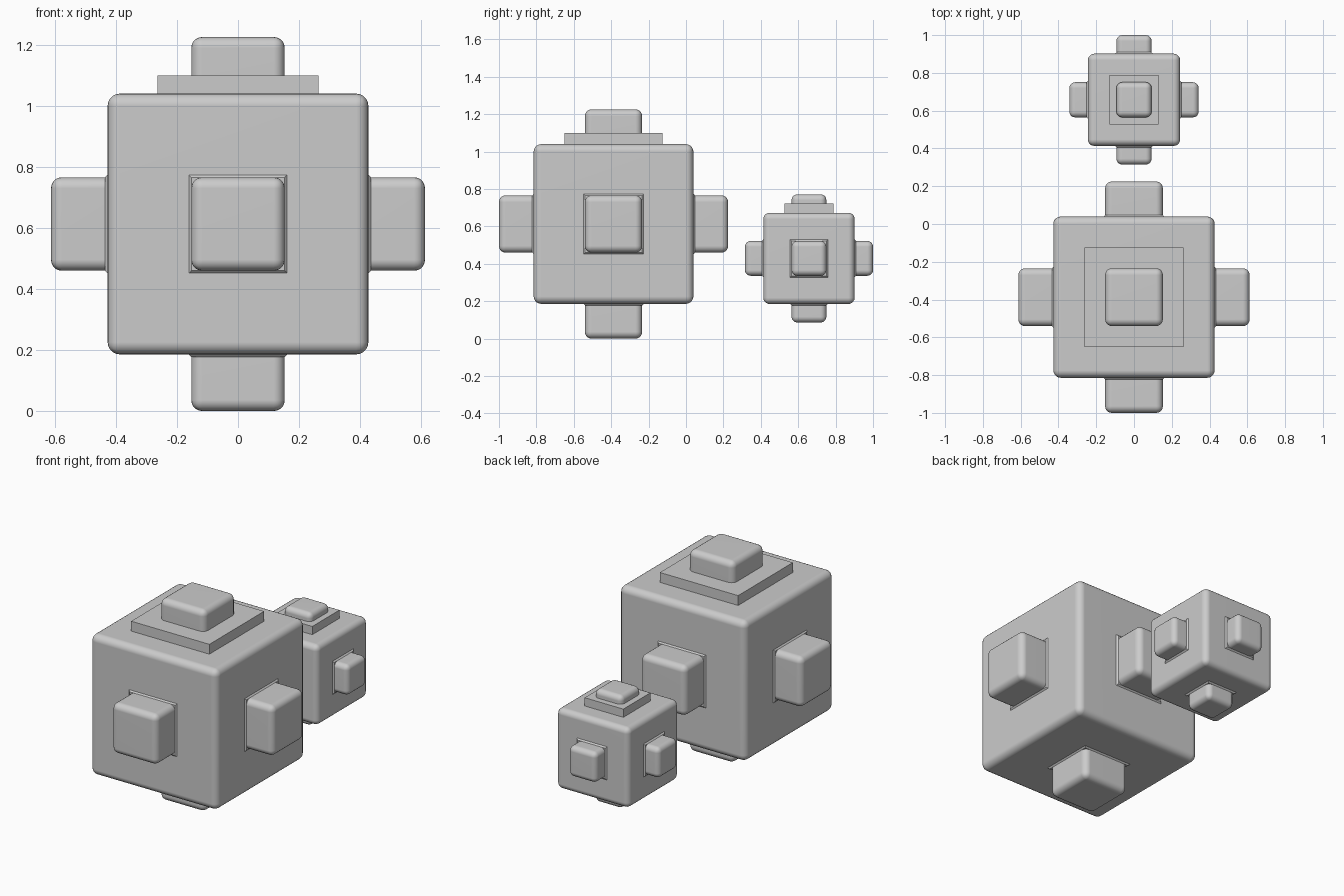
import bpy
import bmesh
from mathutils import Matrix, Vector

start = bpy.data.objects.get("Cube")
if start:
    bpy.data.objects.remove(start, do_unlink=True)

grey = bpy.data.materials.new("plain grey")
grey.use_nodes = True
colour = (0.6, 0.6, 0.6, 1)
grey.diffuse_color = colour
grey.node_tree.nodes["Principled BSDF"].inputs["Base Color"].default_value = colour

SIDES = {
    "right": (-1, 0, 0), "left": (1, 0, 0),
    "front": (0, -1, 0), "back": (0, 1, 0),
    "bottom": (0, 0, -1), "top": (0, 0, 1),
}


def finish(name, bm, location, rotation=None):
    mesh = bpy.data.meshes.new(name)
    bm.to_mesh(mesh)
    bm.free()
    mesh.materials.append(grey)
    obj = bpy.data.objects.new(name, mesh)
    bpy.context.collection.objects.link(obj)
    obj.location = location
    if rotation:
        obj.rotation_euler = rotation
    bpy.context.view_layer.objects.active = obj
    bpy.ops.object.select_all(action='DESELECT')
    obj.select_set(True)
    return obj


def box(name, centre, half, height, radius=0, rotation=None):
    """Square block of the given half width and full height."""
    bm = bmesh.new()
    bmesh.ops.create_cube(bm, size=1, matrix=Matrix.Diagonal((2 * half, 2 * half, height, 1)))
    obj = finish(name, bm, centre, rotation)
    if radius:
        bevel = obj.modifiers.new("rounded edges", 'BEVEL')
        bevel.width = radius
        bevel.segments = 5
        obj.modifiers.new("even shading", 'WEIGHTED_NORMAL')
        bpy.ops.object.shade_smooth_by_angle(angle=0.7)
    return obj


def flare(name, centre, half, rotation):
    """Low sloping collar where a knob meets the body."""
    bm = bmesh.new()
    root2 = 2 ** 0.5
    bmesh.ops.create_cone(bm, cap_ends=True, segments=4, radius1=root2 * (half + 0.016),
                          radius2=root2 * half, depth=0.016,
                          matrix=Matrix.Rotation(0.7853982, 4, 'Z'))
    return finish(name, bm, centre, rotation)


def knobbed_cube(name, centre, body, reach, knob, plate, plate_top, radius):
    centre = Vector(centre)
    box(name + "_body", centre, body, 2 * body, radius)
    for side, direction in SIDES.items():
        d = Vector(direction)
        turn = d.to_track_quat('Z', 'Y').to_euler()
        # knobs start inside the body and stick out to the full reach
        root = body - 0.06
        box(f"{name}_{side}_knob", centre + d * (root + reach) / 2, knob,
            reach - root, radius * 0.9, turn)
        if side != "top":
            flare(f"{name}_{side}_collar", centre + d * body, knob, turn)
    # sharp square plate under the top knob
    bottom = body - 0.02
    box(name + "_top_plate", centre + Vector((0, 0, (bottom + plate_top) / 2)),
        plate, plate_top - bottom)


knobbed_cube("large_cube", (0, -0.3875, 0.6125), 0.427, 0.6125, 0.153, 0.263, 0.487, 0.04)
knobbed_cube("small_cube", (0, 0.6575, 0.4285), 0.244, 0.3425, 0.093, 0.13, 0.294, 0.034)
